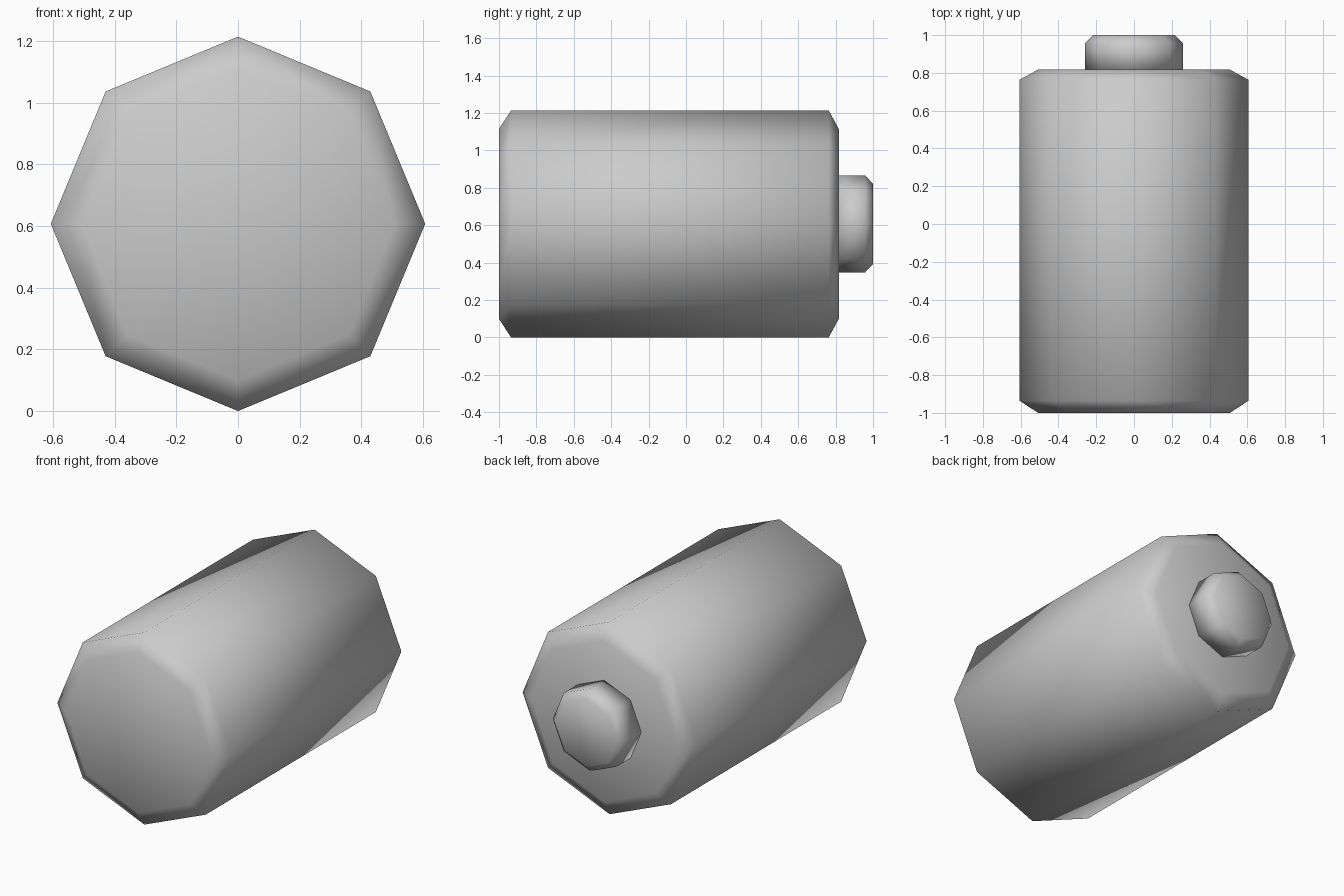
import bpy, bmesh, math

if "Cube" in bpy.data.objects:
    bpy.data.objects.remove(bpy.data.objects["Cube"])

SIDES = 8
AXIS_Z = 0.607


def lathe(name, profile):
    """Closed eight-sided solid along y from (y, radius) rings."""
    bm = bmesh.new()
    rings = []
    for y, r in profile:
        rings.append([bm.verts.new((r * math.cos(math.tau * i / SIDES), y,
                                    AXIS_Z + r * math.sin(math.tau * i / SIDES)))
                      for i in range(SIDES)])
    for a, b in zip(rings, rings[1:]):
        for i in range(SIDES):
            j = (i + 1) % SIDES
            bm.faces.new((a[i], a[j], b[j], b[i]))
    bm.faces.new(rings[0])
    bm.faces.new(rings[-1])
    bmesh.ops.recalc_face_normals(bm, faces=bm.faces)
    for f in bm.faces:
        f.smooth = True
    mesh = bpy.data.meshes.new(name)
    bm.to_mesh(mesh)
    bm.free()
    obj = bpy.data.objects.new(name, mesh)
    bpy.context.collection.objects.link(obj)
    return obj


# Main cell body with chamfered ends
lathe("battery_body", [(-1.0, 0.508), (-0.935, 0.607), (0.763, 0.607), (0.817, 0.508)])

# Raised contact on the back end
lathe("terminal_cap", [(0.81, 0.26), (0.957, 0.26), (1.0, 0.215)])
